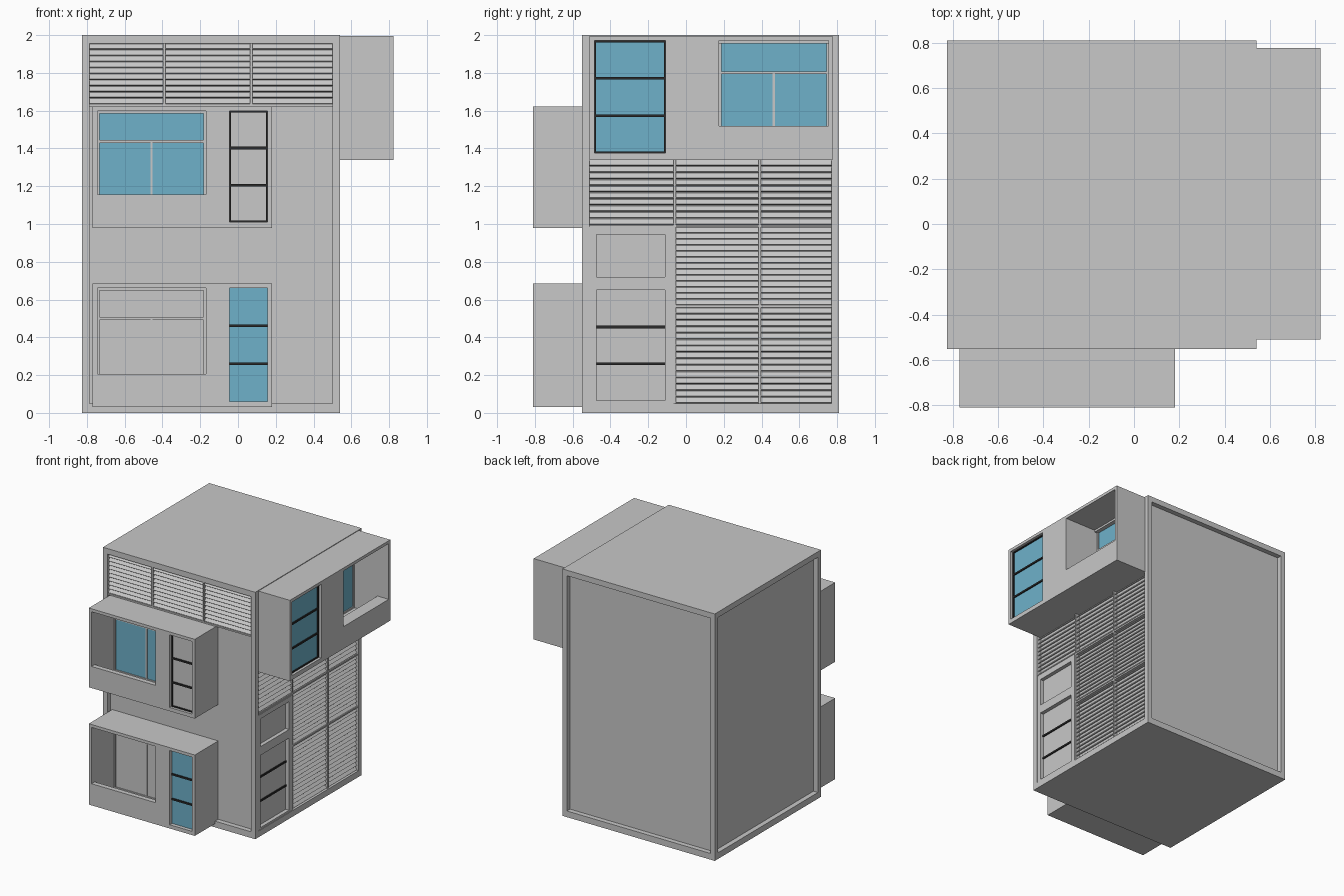
import bpy, bmesh, math
from mathutils import Matrix

cube = bpy.data.objects.get("Cube")
if cube:
    bpy.data.objects.remove(cube, do_unlink=True)


def material(name, rgb):
    m = bpy.data.materials.new(name)
    m.use_nodes = True
    m.diffuse_color = (*rgb, 1)
    bsdf = next(n for n in m.node_tree.nodes if n.type == 'BSDF_PRINCIPLED')
    bsdf.inputs["Base Color"].default_value = (*rgb, 1)
    return m


GREY = material("grey plaster", (0.58, 0.58, 0.58))
BLUE = material("blue glass", (0.156, 0.44, 0.59))
BLACK = material("black metal", (0.023, 0.023, 0.023))

# Facade frames: local (across, outward, up) to world
FRONT = Matrix(((1, 0, 0, 0), (0, -1, 0, 0), (0, 0, 1, 0), (0, 0, 0, 1)))
SIDE = Matrix(((0, 1, 0, 0), (1, 0, 0, 0), (0, 0, 1, 0), (0, 0, 0, 1)))
WORLD = Matrix.Identity(4)


def build(name, frame, blocks, mat=GREY, tilt=0):
    """One object from blocks given as (u0, u1, d0, d1, z0, z1)."""
    bm = bmesh.new()
    for u0, u1, d0, d1, z0, z1 in blocks:
        place = Matrix.Translation(((u0 + u1) / 2, (d0 + d1) / 2, (z0 + z1) / 2))
        size = Matrix.Diagonal((u1 - u0, d1 - d0, z1 - z0, 1))
        bmesh.ops.create_cube(bm, size=1, matrix=frame @ place @ Matrix.Rotation(tilt, 4, 'X') @ size)
    bmesh.ops.recalc_face_normals(bm, faces=bm.faces)
    mesh = bpy.data.meshes.new(name)
    bm.to_mesh(mesh)
    bm.free()
    mesh.materials.append(mat)
    ob = bpy.data.objects.new(name, mesh)
    bpy.context.collection.objects.link(ob)
    return ob


def border(u0, u1, d0, d1, z0, z1, w):
    """Four bars around a rectangle."""
    return [(u0, u0 + w, d0, d1, z0, z1), (u1 - w, u1, d0, d1, z0, z1),
            (u0 + w, u1 - w, d0, d1, z0, z0 + w), (u0 + w, u1 - w, d0, d1, z1 - w, z1)]


def tall_window(name, frame, u0, u1, d, z0, z1, glass, framed):
    """Glazing with two dark cross bars and an optional dark frame."""
    build(name + "_glass", frame, [(u0, u1, d - 0.01, d, z0, z1)], glass)
    bars = []
    for k in (1, 2):
        z = z0 + (z1 - z0) * k / 3
        bars.append((u0, u1, d, d + 0.009, z - 0.007, z + 0.007))
    if framed:
        bars += border(u0, u1, d, d + 0.009, z0, z1, 0.009)
    build(name + "_bars", frame, bars, BLACK)


def balcony_window(name, frame, u0, u1, d, z0, z1, split, glass):
    """Wide window with a transom and a centre mullion."""
    build(name + "_glass", frame, [(u0, u1, d, d + 0.006, z0, z1)], glass)
    mid = (u0 + u1) / 2
    bars = border(u0, u1, d, d + 0.015, z0, z1, 0.012)
    bars.append((u0, u1, d, d + 0.014, split - 0.007, split + 0.007))
    bars.append((mid - 0.006, mid + 0.006, d, d + 0.013, z0, split))
    build(name + "_frame", frame, bars)


def pod(name, frame, u, wall, face, z, bay, tall, sill, tall_sill, split,
        rail, bay_glass, tall_glass, framed):
    """Projecting box with an open balcony bay and a tall window."""
    (u0, u1), (z0, z1) = u, z
    top = z1 - 0.024
    floor = z0 + 0.03
    first, last = sorted((bay, tall))
    shell = [(u0, u1, wall, face, top, z1), (u0, u1, wall, face, z0, floor),
             (u0, first[0], wall, face, floor, top),
             (first[1], last[0], wall, face, floor, top),
             (last[1], u1, wall, face, floor, top),
             (*bay, face - rail, face, floor, sill)]
    if tall_sill > floor:
        shell.append((*tall, wall, face, floor, tall_sill))
    shell.append((*tall, wall, face - 0.04, tall_sill, top))
    build(name + "_shell", frame, shell)
    tall_window(name + "_tall_window", frame, *tall, face - 0.03, tall_sill, top, tall_glass, framed)
    balcony_window(name + "_balcony_window", frame, *bay, wall, floor, top, split, bay_glass)


def louvres(name, frame, u0, u1, wall, z0, z1, pitch=0.033):
    """Stack of tilted slats."""
    count = round((z1 - z0) / pitch)
    step = (z1 - z0) / count
    slats = []
    for i in range(count):
        z = z0 + (i + 0.5) * step
        slats.append((u0, u1, wall - 0.003, wall + 0.031, z - 0.003, z + 0.003))
    build(name, frame, slats, tilt=-math.radians(50))


# Main block: recessed core, slabs and corner posts
X0, X1, Y0, Y1, EDGE = -0.825, 0.54, -0.55, 0.81, 0.04
build("main_core", WORLD, [(X0 + EDGE, X1 - EDGE, Y0 + EDGE, Y1 - EDGE, 0.02, 1.98)])
build("roof_slab", WORLD, [(X0, X1, Y0, Y1, 1.955, 2)])
build("base_slab", WORLD, [(X0, X1, Y0, Y1, 0, 0.05)])
build("corner_posts", WORLD, [(x, x + EDGE, y, y + EDGE, 0.05, 1.955)
                              for x in (X0, X1 - EDGE) for y in (Y0, Y1 - EDGE)])

# Front boxes
FW, SW = 0.51, 0.50
for name, z0, z1, bay_glass, tall_glass, framed in (
        ("lower_front_box", 0.03, 0.685, GREY, BLUE, False),
        ("upper_front_box", 0.98, 1.622, BLUE, GREY, True)):
    pod(name, FRONT, (-0.77, 0.18), FW, 0.81, (z0, z1), (-0.745, -0.17), (-0.045, 0.157),
        z0 + 0.175, z0 + 0.03, z1 - 0.185, 0.04, bay_glass, tall_glass, framed)

# Side box
pod("side_box", SIDE, (-0.51, 0.775), SW, 0.822, (1.34, 1.995), (0.175, 0.755),
    (-0.485, -0.108), 1.52, 1.375, 1.80, 0.1, BLUE, BLUE, True)

# Front louvre band
louvres("front_louvres", FRONT, -0.785, 0.50, FW, 1.634, 1.955)
build("front_louvre_frame", FRONT,
      [(x - 0.006, x + 0.006, FW, FW + 0.032, 1.63, 1.955) for x in (-0.39, 0.07)]
      + [(-0.785, 0.50, FW, FW + 0.03, 1.622, 1.634)])

# Side louvre wall
louvres("side_upper_louvres", SIDE, -0.51, 0.77, SW, 0.995, 1.34)
louvres("side_middle_louvres", SIDE, -0.06, 0.77, SW, 0.57, 0.983)
louvres("side_lower_louvres", SIDE, -0.06, 0.77, SW, 0.05, 0.558)
build("side_louvre_frame", SIDE,
      [(y - 0.006, y + 0.006, SW, SW + 0.032, 0.05, 1.34) for y in (-0.06, 0.39)]
      + [(-0.51, 0.77, SW, SW + 0.03, 0.983, 0.995), (-0.06, 0.77, SW, SW + 0.03, 0.558, 0.57)])

# Side wall panel around two recessed windows
PF = SW + 0.035
build("side_window_panel", SIDE,
      [(-0.51, -0.475, SW, PF, 0.05, 0.983), (-0.11, -0.066, SW, PF, 0.05, 0.983)]
      + [(-0.475, -0.11, SW, PF, a, b) for a, b in ((0.05, 0.065), (0.65, 0.72), (0.945, 0.983))])
tall_window("side_wall_window", SIDE, -0.475, -0.11, SW + 0.004, 0.065, 0.65, GREY, False)
build("side_small_window", SIDE, [(-0.475, -0.11, SW, SW + 0.004, 0.72, 0.945)])
